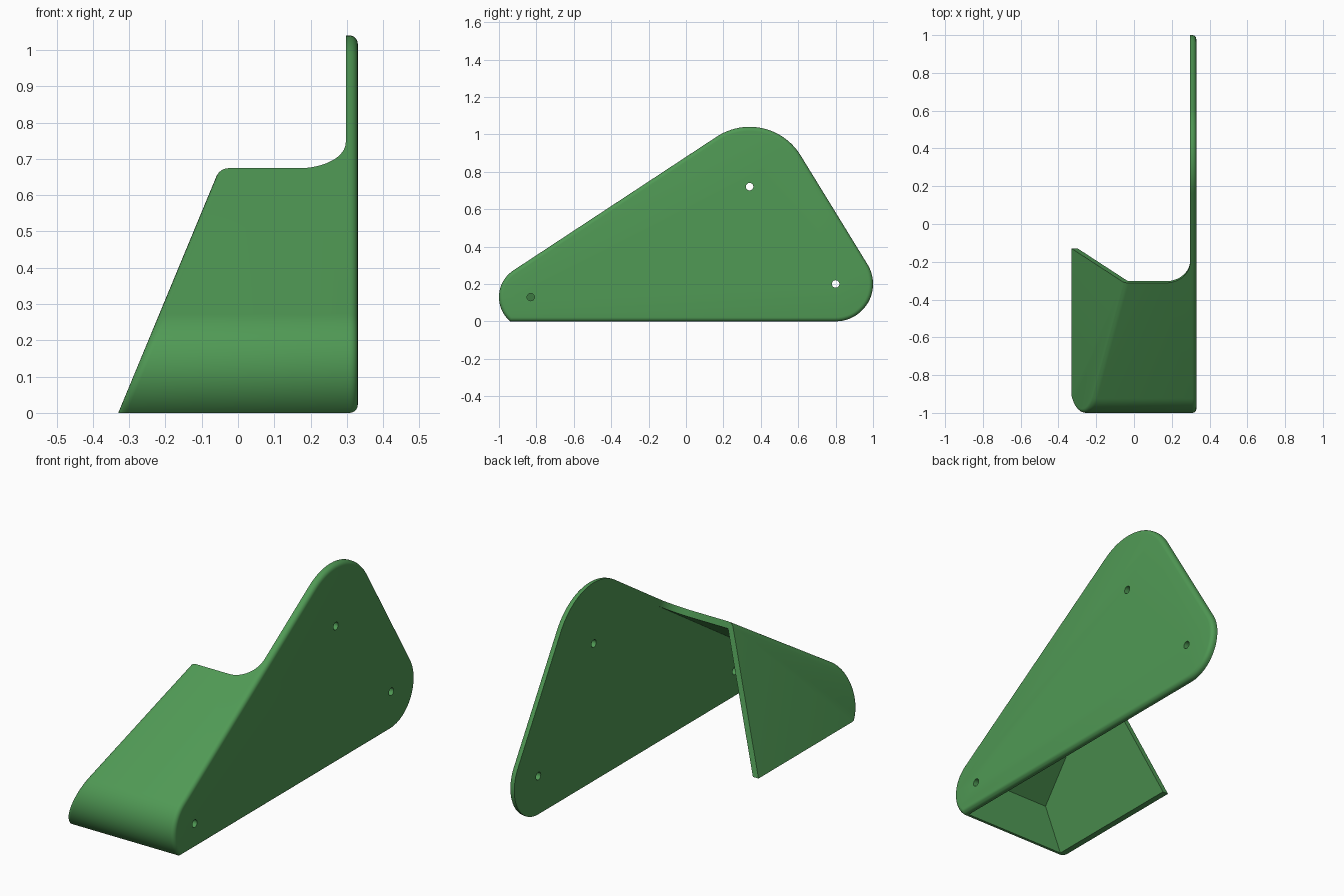
import bpy, bmesh
from math import cos, sin, acos, asin, atan2, hypot, pi

if "Cube" in bpy.data.objects:
    bpy.data.objects.remove(bpy.data.objects["Cube"])

X_OUT, X_IN = 0.33, 0.297          # outer and inner face of the back plate
LEAN = 0.415                       # sideways lean of the left wall per unit of height
CORNERS = [(0.80, 0.20, 0.20), (0.34, 0.72, 0.32), (-0.83, 0.13, 0.17)]  # y, z, radius
HOLE_R = 0.02


def prism(name, bottom, top):
    """Solid between two matching loops of points."""
    bm = bmesh.new()
    a = [bm.verts.new(p) for p in bottom]
    b = [bm.verts.new(p) for p in top]
    n = len(a)
    bm.faces.new(a)
    bm.faces.new(b[::-1])
    for i in range(n):
        j = (i + 1) % n
        bm.faces.new((a[j], a[i], b[i], b[j]))
    bmesh.ops.recalc_face_normals(bm, faces=bm.faces)
    mesh = bpy.data.meshes.new(name)
    bm.to_mesh(mesh)
    bm.free()
    obj = bpy.data.objects.new(name, mesh)
    bpy.context.collection.objects.link(obj)
    return obj


def tangent_angle(a, b):
    dy, dz = b[0] - a[0], b[1] - a[1]
    return (atan2(dz, dy) - acos((a[2] - b[2]) / hypot(dy, dz))) % (2 * pi)


def cut(target, cutter):
    cutter.hide_render = True
    mod = target.modifiers.new("cut", 'BOOLEAN')
    mod.operation, mod.solver, mod.object = 'DIFFERENCE', 'EXACT', cutter
    bpy.context.view_layer.objects.active = target
    bpy.ops.object.modifier_apply(modifier=mod.name)
    bpy.data.objects.remove(cutter)


# Rounded triangular side profile (y, z)
right, top, left = CORNERS
t1, t2 = tangent_angle(right, top), tangent_angle(top, left)
spans = [(-pi / 2, t1), (t1, t2), (t2, pi + asin(left[1] / left[2]))]
profile = []
for (cy, cz, r), (a0, a1) in zip(CORNERS, spans):
    for i in range(25):
        a = a0 + (a1 - a0) * i / 24
        profile.append((cy + r * cos(a), cz + r * sin(a)))

# Solid block with a leaning left side
bracket = prism("bracket",
                [(-X_OUT + LEAN * z, y, z) for y, z in profile],
                [(X_OUT, y, z) for y, z in profile])

# Round the outer rims, leaving the left wall's bottom edge sharp
bm = bmesh.new()
bm.from_mesh(bracket.data)
rims = []
for f in bm.faces:
    if len(f.verts) > 4:
        is_right = f.normal.x > 0.99
        rims += [e for e in f.edges
                 if is_right or max(v.co.z for v in e.verts) > 1e-4]
bmesh.ops.bevel(bm, geom=rims, offset=0.022, segments=5, profile=0.5, affect='EDGES')
bm.to_mesh(bracket.data)
bm.free()

# Hollow inside, with a flat front and a slope parallel to the cover
slope = -cos(t2) / sin(t2)
cavity = [(-0.925, -0.1), (-0.925, 0.232), (0.2, 0.232 + 1.125 * slope), (0.2, -0.1)]
cut(bracket, prism("cavity_cutter",
                   [(-X_OUT + 0.0325 + LEAN * z, y, z) for y, z in cavity],
                   [(X_IN, y, z) for y, z in cavity]))

# Remove everything behind the cover, with a rounded run-up to the plate
R = 0.13
edge = [(-1, -0.13)]
for i in range(17):
    a = pi / 2 * i / 16
    edge.append((X_IN - R + R * sin(a), -0.13 + R * 0.984 * (1 - cos(a))))
edge += [(X_IN, 3), (-1, 3)]
cut(bracket, prism("rear_cutter", *[[(x, w - 0.27 * z, z) for x, w in edge]
                                    for z in (-0.2, 1.3)]))

# Screw holes at the three corner centres
for cy, cz, _ in CORNERS:
    ring = [(cy + HOLE_R * cos(i * pi / 12), cz + HOLE_R * sin(i * pi / 12)) for i in range(24)]
    cut(bracket, prism("hole_cutter", [(0.25, y, z) for y, z in ring],
                       [(0.40, y, z) for y, z in ring]))

# Green paint and smooth shading
paint = bpy.data.materials.new("green")
paint.diffuse_color = (0.08, 0.32, 0.09, 1)
paint.use_nodes = True
paint.node_tree.nodes["Principled BSDF"].inputs["Base Color"].default_value = paint.diffuse_color
bracket.data.materials.clear()
bracket.data.materials.append(paint)
bpy.ops.object.select_all(action='DESELECT')
bracket.select_set(True)
bpy.context.view_layer.objects.active = bracket
bpy.ops.object.shade_smooth_by_angle(angle=0.5)
